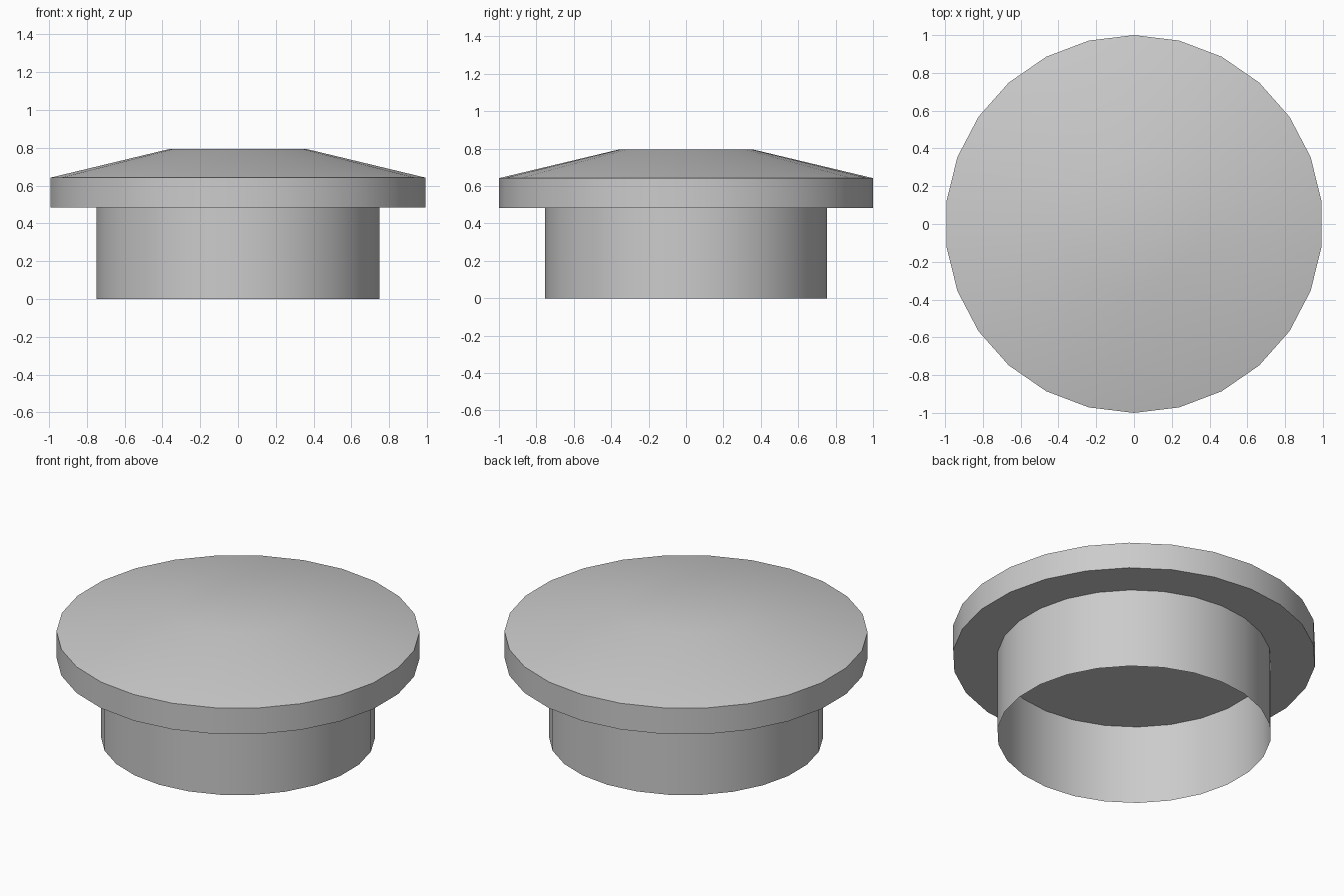
import bpy
import bmesh
import math

if "Cube" in bpy.data.objects:
    bpy.data.objects.remove(bpy.data.objects["Cube"])

SIDES = 26


def lathe(name, profile, cap_start=False, cap_end=False):
    """Spin (radius, z) points into a 26-sided shell with a vertex on +y."""
    bm = bmesh.new()
    rings = []
    for radius, z in profile:
        ring = []
        for i in range(SIDES):
            a = math.pi / 2 + math.tau * i / SIDES
            ring.append(bm.verts.new((radius * math.cos(a), radius * math.sin(a), z)))
        rings.append(ring)
    for low, high in zip(rings, rings[1:]):
        for i in range(SIDES):
            j = (i + 1) % SIDES
            bm.faces.new((low[i], low[j], high[j], high[i]))
    if cap_start:
        bm.faces.new(rings[0][::-1])
    if cap_end:
        bm.faces.new(rings[-1])
    mesh = bpy.data.meshes.new(name)
    bm.to_mesh(mesh)
    bm.free()
    obj = bpy.data.objects.new(name, mesh)
    bpy.context.collection.objects.link(obj)
    bpy.ops.object.select_all(action='DESELECT')
    obj.select_set(True)
    bpy.context.view_layer.objects.active = obj
    bpy.ops.object.shade_smooth_by_angle(angle=math.radians(30))
    return obj


# Wide cap: flat underside, upright rim, sloped shoulder and flat crown
lathe("cap", [(1.0, 0.483), (1.0, 0.642), (0.36, 0.795)],
      cap_start=True, cap_end=True)

# Thin-walled hollow neck, open at the bottom
lathe("neck", [(0.755, 0.0), (0.755, 0.483)])
